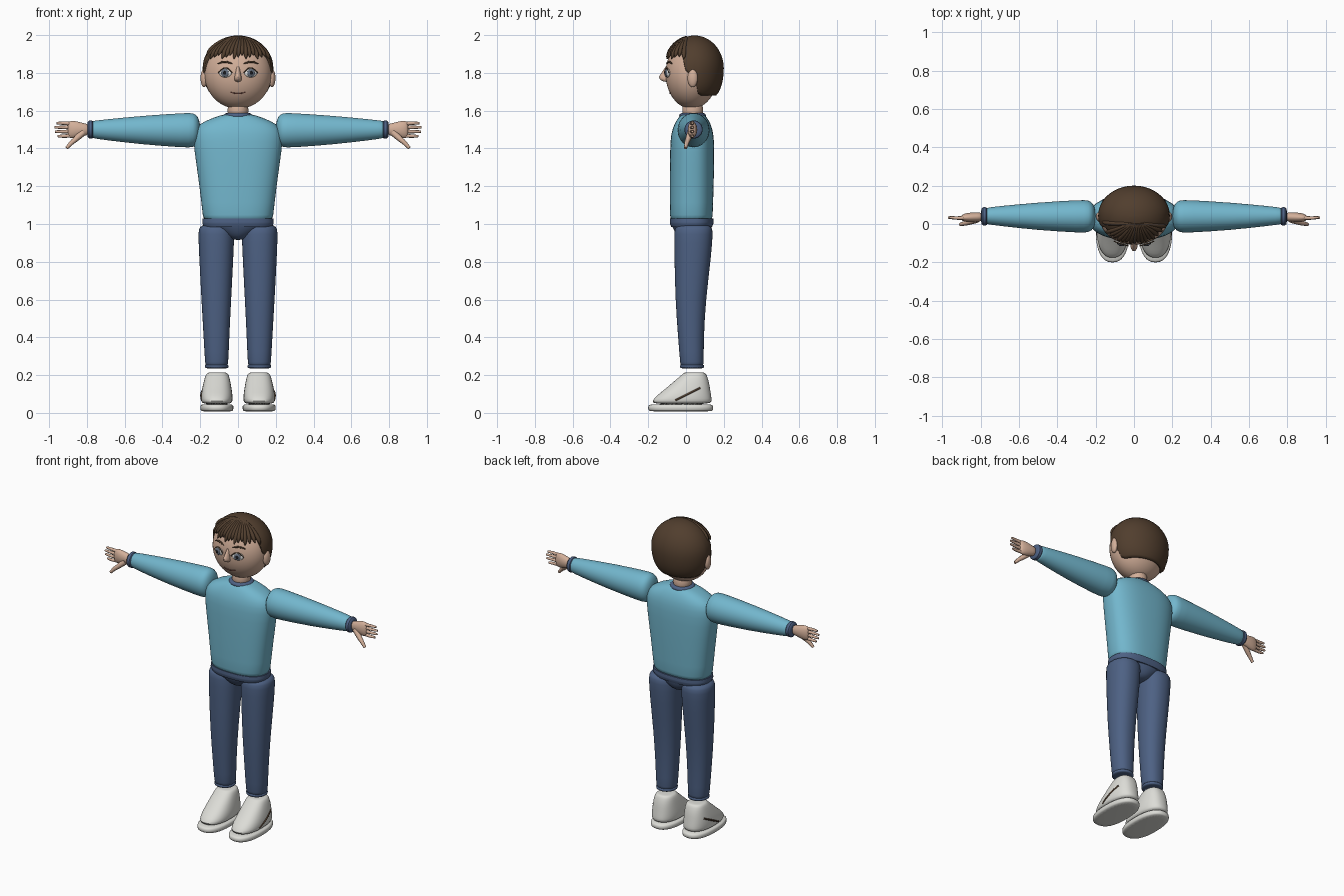
import bpy, bmesh
from math import sin, cos, pi, sqrt, acos, radians
from mathutils import Vector, Matrix

if "Cube" in bpy.data.objects:
    bpy.data.objects.remove(bpy.data.objects["Cube"])


def material(name, *rgb):
    m = bpy.data.materials.new(name)
    m.use_nodes = True
    m.diffuse_color = (*rgb, 1)
    m.node_tree.nodes["Principled BSDF"].inputs["Base Color"].default_value = (*rgb, 1)
    return m


skin = material("skin", .65, .43, .32)
brown = material("brown hair", .082, .048, .027)
blue = material("sky blue knit", .17, .47, .61)
navy = material("navy denim", .075, .12, .23)
white = material("shoe white", .72, .72, .68)
eye_white = material("eye white", .8, .8, .78)
iris_grey = material("iris grey", .13, .16, .21)
black = material("pupil black", .01, .01, .012)
lip = material("lip brown", .22, .09, .07)


def finish(name, mesh, mats, mirror=False, subdiv=0):
    """Link a mesh as a smooth object, optionally mirrored across x."""
    ob = bpy.data.objects.new(name, mesh)
    bpy.context.collection.objects.link(ob)
    mesh.materials.clear()
    for m in mats:
        mesh.materials.append(m)
    bpy.ops.object.select_all(action='DESELECT')
    ob.select_set(True)
    bpy.context.view_layer.objects.active = ob
    bpy.ops.object.shade_smooth_by_angle(angle=radians(60))
    if mirror:
        ob.modifiers.new("Mirror", 'MIRROR').use_mirror_merge = False
    if subdiv:
        mod = ob.modifiers.new("Subdivision", 'SUBSURF')
        mod.levels = mod.render_levels = subdiv
    return ob


def to_mesh(name, bm):
    bmesh.ops.recalc_face_normals(bm, faces=bm.faces)
    me = bpy.data.meshes.new(name)
    bm.to_mesh(me)
    bm.free()
    return me


def loft(name, rows, mats, axis='z', n=2.0, mirror=False, subdiv=1, segs=32, rule=None):
    """Skin superellipse sections: (position, centre u, centre v, radius u, radius v)."""
    bm = bmesh.new()
    rings = []
    for p, cu, cv, ru, rv in rows:
        ring = []
        for i in range(segs):
            c, s = cos(2 * pi * i / segs), sin(2 * pi * i / segs)
            u = cu + ru * abs(c) ** (2 / n) * (1 if c > 0 else -1)
            v = cv + rv * abs(s) ** (2 / n) * (1 if s > 0 else -1)
            ring.append(bm.verts.new((u, v, p) if axis == 'z' else (p, u, v)))
        rings.append(ring)
    for r, (a, b) in enumerate(zip(rings, rings[1:])):
        for i in range(segs):
            j = (i + 1) % segs
            f = bm.faces.new((a[i], a[j], b[j], b[i]))
            if rule:
                f.material_index = rule(r, i)
    bm.faces.new(rings[0])
    bm.faces.new(rings[-1])
    return finish(name, to_mesh(name, bm), mats, mirror, subdiv)


def ellipsoid(name, centre, radii, mat, turn=0.0, mirror=False, segs=32):
    bm = bmesh.new()
    bmesh.ops.create_uvsphere(bm, u_segments=segs, v_segments=segs // 2, radius=1, matrix=Matrix.Translation(centre)
                              @ Matrix.Rotation(turn, 4, 'Z') @ Matrix.Diagonal((*radii, 1)))
    return finish(name, to_mesh(name, bm), [mat], mirror)


def tubes(name, paths, radius, mat, taper=lambda t: 1, mirror=False):
    """Round tubes along smooth paths, thickness following the taper."""
    cu = bpy.data.curves.new(name, 'CURVE')
    cu.dimensions = '3D'
    cu.bevel_depth, cu.bevel_resolution = radius, 2
    cu.use_fill_caps, cu.resolution_u = True, 4
    for path in paths:
        sp = cu.splines.new('NURBS')
        sp.points.add(len(path) - 1)
        for k, co in enumerate(path):
            sp.points[k].co = (*co, 1)
            sp.points[k].radius = taper(k / (len(path) - 1))
        sp.order_u, sp.use_endpoint_u = 3, True
    tmp = bpy.data.objects.new(name + "_path", cu)
    bpy.context.collection.objects.link(tmp)
    me = bpy.data.meshes.new_from_object(tmp.evaluated_get(bpy.context.evaluated_depsgraph_get()))
    bpy.data.objects.remove(tmp)
    return finish(name, me, [mat], mirror)


# Clothing: sweater, collar, hem with dashed stitches
loft("sweater", [(1.01, 0, .028, .18, .11), (1.02, 0, .028, .185, .113), (1.2, 0, .03, .204, .117),
                 (1.4, 0, .033, .234, .118), (1.48, 0, .033, .24, .113), (1.53, 0, .035, .212, .097),
                 (1.565, 0, .035, .125, .075), (1.585, 0, .035, .065, .055)], [blue], n=2.5)
loft("collar", [(1.56, 0, .035, .07, .066), (1.57, 0, .035, .077, .073), (1.582, 0, .035, .074, .07),
                (1.59, 0, .035, .062, .058)], [navy])
loft("hem", [(.985, 0, .03, .18, .108), (1.004, 0, .03, .189, .116), (1.010, 0, .03, .189, .116),
             (1.028, 0, .03, .187, .115)], [navy, blue], n=2.5, subdiv=0, segs=96,
     rule=lambda r, i: int(r == 1 and i % 3 > 0))
loft("sleeves", [(.2, .04, 1.497, .03, .035), (.212, .04, 1.497, .066, .074), (.235, .04, 1.497, .085, .092),
                 (.28, .04, 1.496, .086, .092), (.5, .04, 1.497, .073, .077), (.72, .042, 1.499, .05, .053),
                 (.765, .042, 1.5, .043, .046), (.775, .042, 1.5, .04, .043)], [blue], 'x', mirror=True)
loft("sleeve_cuffs", [(.764, .04, 1.5, .038, .038), (.769, .04, 1.5, .049, .049), (.792, .04, 1.5, .049, .049),
                      (.799, .04, 1.5, .036, .036)], [navy], 'x', mirror=True)

# Trousers
loft("trouser_seat", [(.915, 0, .035, .035, .05), (.935, 0, .035, .07, .08), (.97, 0, .033, .14, .1),
                      (1.0, 0, .03, .182, .108), (1.01, 0, .03, .182, .108)], [navy])
loft("trouser_legs", [(.238, .113, .032, .055, .057), (.245, .113, .032, .061, .062), (.4, .114, .026, .068, .068),
                      (.6, .115, .024, .079, .081), (.85, .115, .037, .092, .099), (.96, .115, .04, .096, .103),
                      (.985, .115, .04, .09, .097), (1.0, .115, .04, .06, .065)], [navy], n=2.2, mirror=True)
loft("trouser_cuffs", [(.235, .113, .032, .058, .06), (.239, .113, .032, .063, .064), (.252, .113, .032, .064, .065),
                       (.257, .113, .032, .059, .06)], [navy], mirror=True)

# Shoes
loft("shoe_soles", [(.007, .112, -.028, .08, .166), (.012, .112, -.028, .088, .173), (.04, .112, -.028, .089, .174),
                    (.047, .112, -.028, .08, .164)], [white], n=2.4, mirror=True)
loft("shoe_uppers", [(.045, .112, -.022, .076, .152), (.062, .112, -.022, .083, .16), (.09, .112, -.012, .084, .146),
                     (.125, .112, .008, .079, .12), (.165, .111, .028, .071, .094), (.2, .11, .043, .062, .067),
                     (.212, .11, .045, .053, .057), (.215, .11, .045, .04, .045)], [white], n=2.4, mirror=True)
tubes("shoe_stripes", [[(.191, -.057, .066), (.196, -.02, .085), (.194, .03, .11), (.181, .075, .132)]],
      .005, brown, mirror=True)

# Hands
loft("palms", [(.785, .037, 1.5, .022, .028), (.82, .036, 1.5, .024, .034), (.86, .034, 1.5, .026, .046),
               (.89, .033, 1.5, .02, .046), (.902, .033, 1.5, .012, .036)], [skin], 'x', mirror=True)
fingers = [(1.534, .962), (1.512, .972), (1.489, .97), (1.465, .955)]
tubes("fingers", [[(.875, .033, 1.5 + (z - 1.5) * .9), (.92, .03, z), (tip - .006, .034, z), (tip, .034, z)]
                  for z, tip in fingers], .011, skin, lambda t: 1 - .5 * t, mirror=True)
tubes("thumbs", [[(.82, .025, 1.485), (.855, .012, 1.452), (.885, .002, 1.428), (.907, -.002, 1.402)]],
      .019, skin, lambda t: 1 - .55 * t, mirror=True)

# Head
head_c, head_r = Vector((0, .03, 1.795)), Vector((.178, .138, .185))


def face(x, z, lift=0.0):
    """Point on the front of the head."""
    d = 1 - (x / head_r.x) ** 2 - ((z - head_c.z) / head_r.z) ** 2
    return Vector((x, head_c.y - head_r.y * sqrt(max(d, 0)) - lift, z))


ellipsoid("head", head_c, head_r, skin, segs=48)
loft("neck", [(1.55, 0, .035, .056, .056), (1.6, 0, .035, .055, .055), (1.66, 0, .035, .055, .055)], [skin])
ellipsoid("ears", (.18, .035, 1.772), (.018, .027, .048), skin, -.2, True)
loft("nose", [(1.752, 0, -.1, .01, .012), (1.76, 0, -.108, .02, .028), (1.778, 0, -.11, .02, .038),
              (1.8, 0, -.102, .013, .028), (1.845, 0, -.09, .008, .012)], [skin], segs=16)
tubes("mouth", [[face(.042 * k, 1.69 + .008 * k * k, .001) for k in (-1, -.5, 0, .5, 1)]], .0035, lip,
      lambda t: .5 + 2 * t * (1 - t))

# Eyes: stacked shallow discs turned to follow the face
turn = .31
outward = Vector((sin(turn), -cos(turn), 0))
for name, lift, depth, w, h, mat in (("eye_whites", 0, .011, .035, .024, eye_white),
                                     ("irises", .008, .007, .021, .021, iris_grey),
                                     ("pupils", .012, .006, .01, .01, black)):
    ellipsoid(name, face(.067, 1.8) + outward * lift, (w, depth, h), mat, turn, True, 24)
arc = (-1, -.5, 0, .5, 1)
tubes("upper_lids", [[face(.067 + .037 * k, 1.8 + .028 * (1 - k * k), .008) for k in arc]], .003, brown, mirror=True)
tubes("eyebrows", [[face(.07 + .04 * k, 1.848 + .011 * (1 - k * k), .003) for k in arc]], .006, brown,
      lambda t: .4 + 2.4 * t * (1 - t), mirror=True)

# Hair cap: a grid running from the crown down to a hairline that drops towards the nape
hair_c, hair_r = Vector((0, .045, 1.825)), Vector((.187, .155, .173))


def hairline(d):
    """Lowest hair height for a direction d, from -1 (front) to 1 (back)."""
    steps = [(-1, 1.915), (-.45, 1.9), (-.3, 1.81), (.0, 1.78), (.15, 1.69), (.3, 1.68), (1, 1.68)]
    for (a, za), (b, zb) in zip(steps, steps[1:]):
        if d <= b:
            return za + (zb - za) * (d - a) / (b - a)
    return steps[-1][1]


bm = bmesh.new()
cols, levels = 80, 18
crown = bm.verts.new((0, hair_c.y, hair_c.z + hair_r.z))
grid = []
for i in range(cols):
    a = 2 * pi * i / cols
    limit = acos((hairline(max(-1, min(1, sin(a)))) - hair_c.z) / hair_r.z)
    column = []
    for k in range(1, levels + 1):
        phi = limit * k / levels
        r = sin(phi) if phi < pi / 2 else sqrt(sin(phi))
        column.append(bm.verts.new(hair_c + Vector((cos(a) * r, sin(a) * r, cos(phi))) * hair_r))
    grid.append(column)
for i in range(cols):
    a, b = grid[i], grid[(i + 1) % cols]
    bm.faces.new((crown, a[0], b[0]))
    for k in range(levels - 1):
        bm.faces.new((a[k], a[k + 1], b[k + 1], b[k]))
hair = finish("hair_cap", to_mesh("hair_cap", bm), [brown])
thick = hair.modifiers.new("Solidify", 'SOLIDIFY')
thick.thickness, thick.offset = .014, -1

# Fringe: tapered locks fanning from the parting over the forehead
fr_c, fr_r = Vector((0, .03, 1.805)), Vector((.186, .14, .187))
locks = []
for i in range(17):
    x = -.165 + .33 * i / 16
    z = 1.878 + (.012, -.006, .003)[i % 3] - .14 * max(0, x - .1) * (i % 2)
    u, w = x / fr_r.x, (z - fr_c.z) / fr_r.z
    end = Vector((u, -sqrt(max(.02, 1 - u * u - w * w)), w)).normalized()
    start = Vector((.08 + .25 * u, -.2, 1)).normalized()
    locks.append([fr_c + start.lerp(end, t).normalized() * fr_r * (1 + .02 * t) for t in (0, .25, .5, .75, .92, 1)])
tubes("fringe_locks", locks, .015, brown, lambda t: .55 + .5 * t if t < .7 else max(.08, 3 * (1 - t)))
